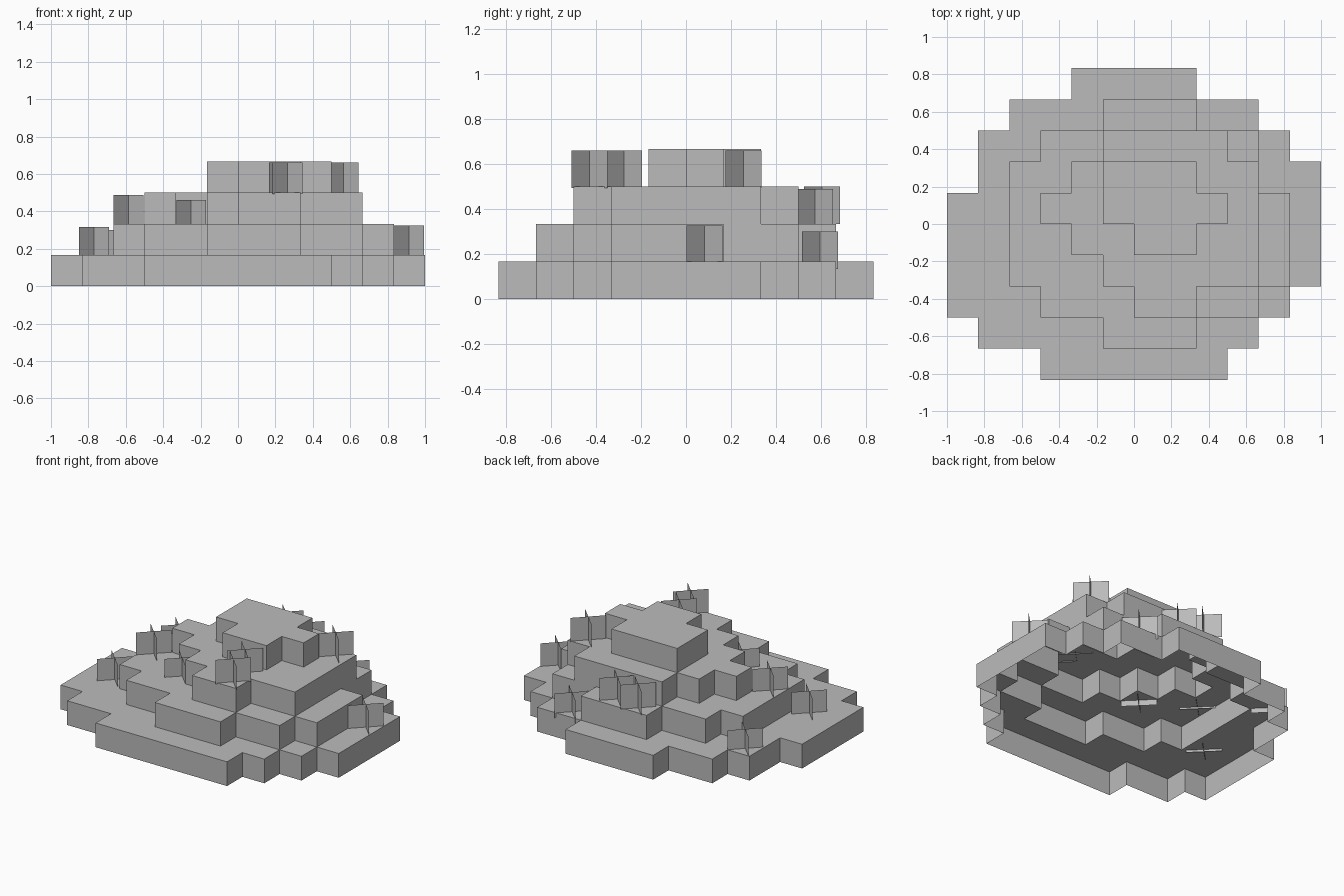
import bpy, bmesh, math

if "Cube" in bpy.data.objects:
    bpy.data.objects.remove(bpy.data.objects["Cube"])

CELL = 1 / 6  # size of one block

stone = bpy.data.materials.new("plain_grey")
stone.diffuse_color = (0.5, 0.5, 0.5, 1)
stone.use_nodes = True
stone.node_tree.nodes["Principled BSDF"].inputs["Base Color"].default_value = stone.diffuse_color

# Terraces, bottom to top: first row index in y, then (x start, x end) per row
TERRACES = [
    ("base_terrace", -5, [(-3, 3), (-5, 4), (-6, 5), (-6, 6), (-6, 6),
                          (-6, 6), (-5, 6), (-5, 5), (-4, 4), (-2, 2)]),
    ("lower_terrace", -4, [(-1, 2), (-3, 4), (-4, 5), (-4, 5), (-4, 5),
                           (-4, 4), (-3, 4), (-1, 2)]),
    ("upper_terrace", -3, [(0, 2), (-1, 4), (-2, 4), (-3, 4), (-2, 4), (-1, 3)]),
    ("summit", -1, [(0, 2), (-1, 3), (-1, 2)]),
]


def finish(name, bm):
    mesh = bpy.data.meshes.new(name)
    bm.to_mesh(mesh)
    bm.free()
    mesh.materials.append(stone)
    obj = bpy.data.objects.new(name, mesh)
    bpy.context.collection.objects.link(obj)


def quad(bm, *points):
    bm.faces.new([bm.verts.new(p) for p in points])


def cells(first, rows):
    return {(x, first + j) for j, (a, b) in enumerate(rows) for x in range(a, b)}


def terrace(name, level, filled, covered):
    """Hollow step: outer walls plus the exposed top, open underneath."""
    bm = bmesh.new()
    z0, z1 = level * CELL, (level + 1) * CELL
    for i, j in sorted(filled):
        x0, x1, y0, y1 = i * CELL, (i + 1) * CELL, j * CELL, (j + 1) * CELL
        if (i, j) not in covered:
            quad(bm, (x0, y0, z1), (x1, y0, z1), (x1, y1, z1), (x0, y1, z1))
        sides = [((i, j - 1), (x0, y0), (x1, y0)), ((i + 1, j), (x1, y0), (x1, y1)),
                 ((i, j + 1), (x1, y1), (x0, y1)), ((i - 1, j), (x0, y1), (x0, y0))]
        for neighbour, a, b in sides:
            if neighbour not in filled:
                quad(bm, (*a, z0), (*b, z0), (*b, z1), (*a, z1))
    bmesh.ops.remove_doubles(bm, verts=bm.verts, dist=1e-4)
    bmesh.ops.dissolve_limit(bm, angle_limit=math.radians(1),
                             verts=bm.verts, edges=bm.edges)
    finish(name, bm)


layers = [cells(first, rows) for _, first, rows in TERRACES] + [set()]
for level, (name, _, _) in enumerate(TERRACES):
    terrace(name, level, layers[level], layers[level + 1])

# Plants: two crossed upright sheets each (centre x, centre y, top z)
PLANTS = [
    (-0.77, -0.24, 0.317), (-0.745, 0.42, 0.30), (0.915, 0.082, 0.325),
    (0.45, 0.595, 0.30), (-0.585, -0.08, 0.487), (-0.25, -0.25, 0.46),
    (0.12, 0.573, 0.487), (-0.06, 0.605, 0.50), (0.265, -0.43, 0.66),
    (0.245, -0.275, 0.66), (0.565, 0.255, 0.66),
]
R = 0.08
for n, (x, y, top) in enumerate(PLANTS, 1):
    bm = bmesh.new()
    for s in (-1, 1):
        a, b = (x - R, y - s * R), (x + R, y + s * R)
        quad(bm, (*a, top - CELL), (*b, top - CELL), (*b, top), (*a, top))
    finish(f"plant_{n}", bm)
